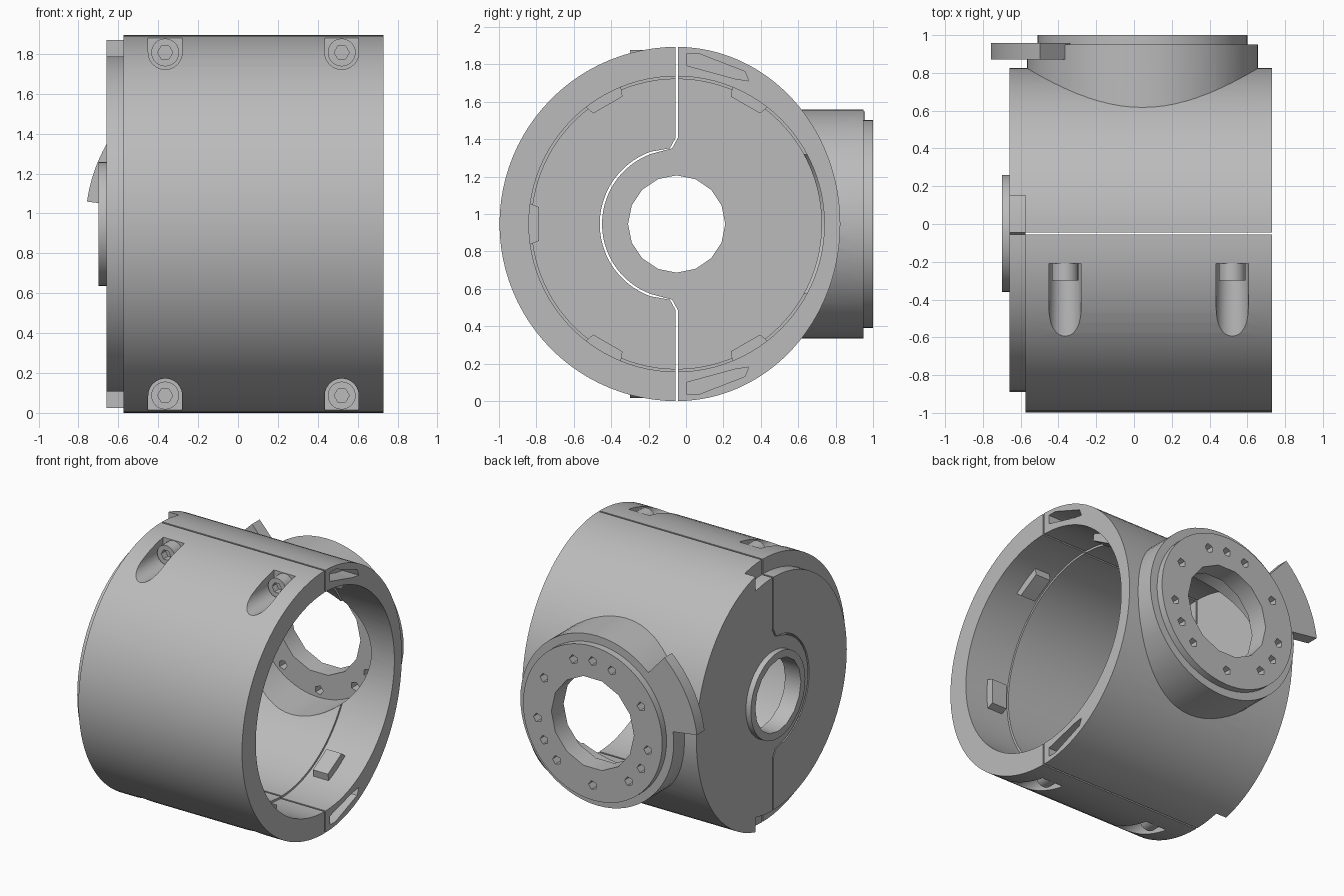
import bpy, bmesh
from math import sin, cos, pi, radians

cube = bpy.data.objects.get("Cube")
if cube:
    bpy.data.objects.remove(cube, do_unlink=True)

CY, CZ = -0.05, 0.947      # main axis, running along x
R, BACK_R = 0.947, 0.875   # round front half, slightly flattened back half
BX = 0.045                 # side port axis, running along y
GAP = 0.006

grey = bpy.data.materials.new("machined grey")
grey.use_nodes = True
grey.diffuse_color = (0.5, 0.5, 0.5, 1)
grey.node_tree.nodes["Principled BSDF"].inputs["Base Color"].default_value = (0.5, 0.5, 0.5, 1)


def arc(r, start=0, end=360, n=64, c=(0, 0)):
    """Points on an arc; a full turn omits the repeated last point."""
    steps = n if end - start == 360 else n - 1
    angles = [radians(start + (end - start) * i / steps) for i in range(n)]
    return [(c[0] + r * cos(a), c[1] + r * sin(a)) for a in angles]


def prism(name, pts, lo, hi, axis="x"):
    """Extrude a profile, placed relative to the main axis or the port axis."""
    bm = bmesh.new()
    if axis == "x":
        place = lambda p, d: (d, CY + p[0], CZ + p[1])
    else:
        place = lambda p, d: (p[0], d, CZ + p[1])
    a = [bm.verts.new(place(p, lo)) for p in pts]
    b = [bm.verts.new(place(p, hi)) for p in pts]
    bm.faces.new(a)
    bm.faces.new(b[::-1])
    for i in range(len(pts)):
        j = (i + 1) % len(pts)
        bm.faces.new((a[i], b[i], b[j], a[j]))
    bmesh.ops.recalc_face_normals(bm, faces=bm.faces[:])
    mesh = bpy.data.meshes.new(name)
    bm.to_mesh(mesh)
    bm.free()
    ob = bpy.data.objects.new(name, mesh)
    bpy.context.collection.objects.link(ob)
    return ob


def activate(ob):
    bpy.ops.object.select_all(action="DESELECT")
    ob.select_set(True)
    bpy.context.view_layer.objects.active = ob


def combine(target, tool, op="DIFFERENCE"):
    """Apply a boolean and discard the tool."""
    mod = target.modifiers.new("bool", "BOOLEAN")
    mod.operation, mod.object, mod.solver = op, tool, "EXACT"
    activate(target)
    bpy.ops.object.modifier_apply(modifier=mod.name)
    bpy.data.objects.remove(tool, do_unlink=True)


def finish(ob):
    ob.data.materials.clear()
    ob.data.materials.append(grey)
    activate(ob)
    bpy.ops.object.shade_smooth_by_angle(angle=radians(28))


# Drum outline: round at the front, flattened at the back
outline = [(x * (BACK_R / R if x > 0 else 1), z) for x, z in arc(R, n=96)]
body = prism("back_shell", outline, -0.66, 0.73)

# Stepped rim around the closed end, front half and a little past the seam
rim = prism("rim_cutter", [(-2, -2), (0.2, -2), (0.2, 2), (-2, 2)], -1, -0.575)
combine(rim, prism("rim_core", arc(0.84, n=96), -1.2, 0))
combine(body, rim)

# Hub collar and side port with raised face
combine(body, prism("hub", arc(0.31, n=48), -0.70, -0.6), "UNION")
combine(body, prism("port", arc(0.612, c=(BX, 0)), 0.3, 0.95, "y"), "UNION")
combine(body, prism("port_face", arc(0.555, c=(BX, 0)), 0.9, 1.0, "y"), "UNION")

# Curved tab beside the port
tab = arc(0.81, 132, 172, 16, (BX, 0)) + arc(0.575, 132, 172, 16, (BX, 0))[::-1]
combine(body, prism("tab", tab, 0.87, 0.957, "y"), "UNION")

# Hollow interior, open-end lip, hub hole
combine(body, prism("cavity", arc(0.775, n=96), -0.575, 1))
combine(body, prism("lip", arc(0.79, n=96), 0.38, 1))
combine(body, prism("hub_hole", arc(0.26, n=16), -1, 0))

# Port bore, central opening and fastener holes
combine(body, prism("port_bore", arc(0.5, c=(BX, 0)), 0, 0.86, "y"))
combine(body, prism("port_hole", arc(0.33, n=14, c=(BX, 0)), 0, 1.2, "y"))
for base in (90, 210, 330):
    for offset in (-20, 0, 20, 60):
        a = radians(base + offset)
        centre = (BX + 0.447 * cos(a), 0.447 * sin(a))
        combine(body, prism("screw_hole", arc(0.033, n=5, c=centre), 0.5, 1.2, "y"))

# Locating lugs inside the open end
for deg in (60, 120, 180, 240, 300):
    a = radians(deg)
    corners = [(0.735, -0.09), (0.84, -0.13), (0.84, 0.13), (0.735, 0.09)]
    pts = [(u * cos(a) - v * sin(a), u * sin(a) + v * cos(a)) for u, v in corners]
    combine(body, prism("lug", pts, 0.43, 0.55), "UNION")

# Slots in the open-end face, bolt pockets at top and bottom
slot = [(0.054, 0.91), (0.12, 0.91), (0.365, 0.815), (0.385, 0.765), (0.31, 0.777), (0.054, 0.847)]
BOLT_X, BOLT_Z = (-0.365, 0.52), 0.86
for s in (1, -1):
    combine(body, prism("slot", [(y, z * s) for y, z in slot], 0.6, 1))
    for x in BOLT_X:
        pocket = [(px, pz * s) for px, pz in
                  arc(0.085, 180, 360, 20, (x, BOLT_Z)) + [(x + 0.085, 1.2), (x - 0.085, 1.2)]]
        combine(body, prism("pocket", pocket, -2, -0.21, "y"))


# Split into two shells along a seam that bulges around the hub
def front_region(name, g):
    bulge = arc(0.405 + g, 110, 250, 32)[::-1]
    pts = [(-2, -2), (-g, -2), (-g, -0.46), (-0.03 - g, -0.405)] + bulge
    pts += [(-0.03 - g, 0.405), (-g, 0.46), (-g, 2), (-2, 2)]
    return prism(name, pts, -2, 2)


front = body.copy()
front.data = body.data.copy()
front.name = "front_shell"
bpy.context.collection.objects.link(front)
combine(front, front_region("front_side", GAP), "INTERSECT")
combine(body, front_region("back_side", -GAP))
finish(front)
finish(body)

# Socket-head bolts
for s, level in ((1, "top"), (-1, "bottom")):
    for x, side in zip(BOLT_X, ("right", "left")):
        c = (x, BOLT_Z * s)
        bolt = prism(f"bolt_{level}_{side}", arc(0.07, n=24, c=c), -0.30, -0.2, "y")
        combine(bolt, prism("socket", arc(0.038, n=6, c=c), -0.5, -0.25, "y"))
        finish(bolt)
